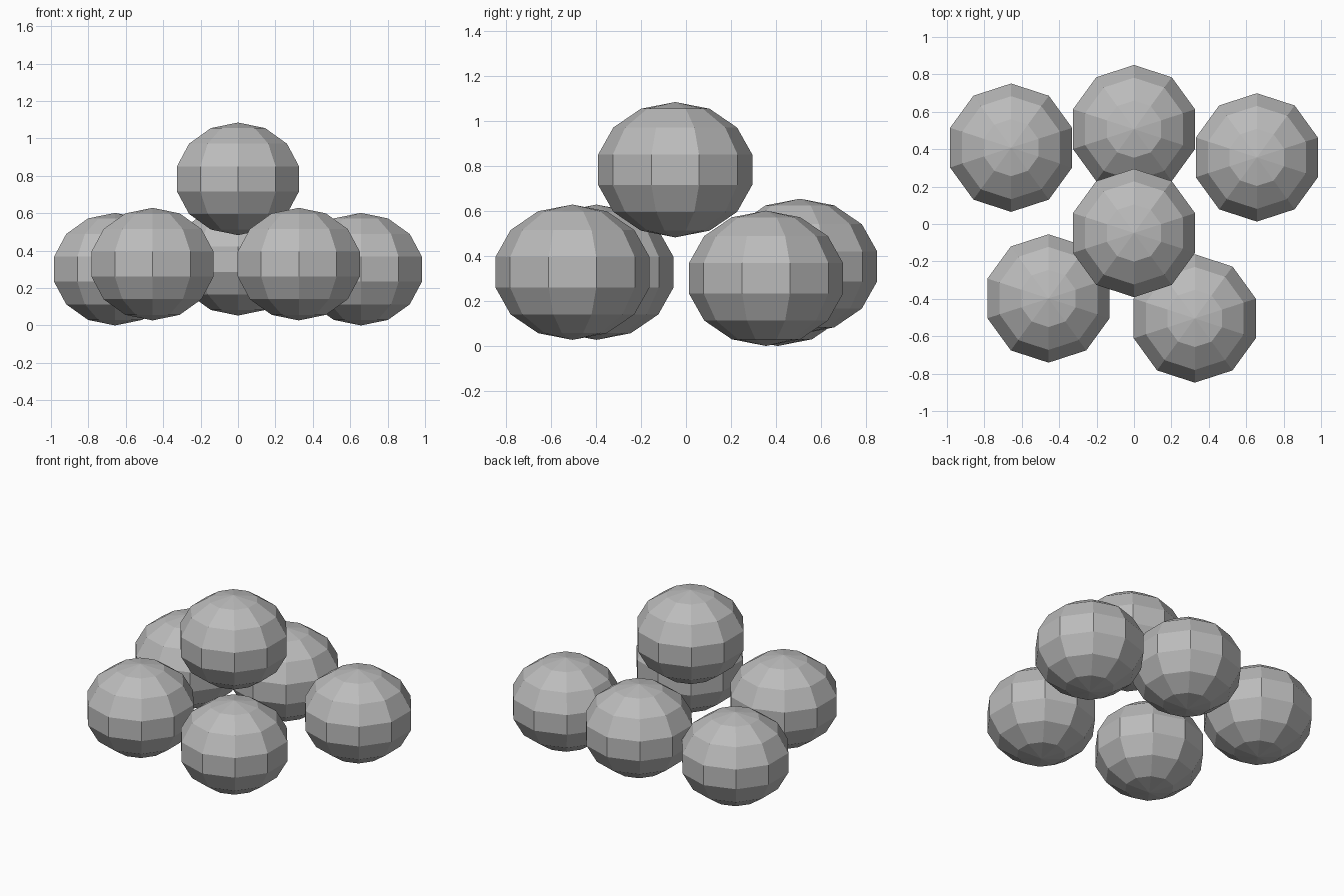
import bpy

if "Cube" in bpy.data.objects:
    bpy.data.objects.remove(bpy.data.objects["Cube"])

# single stone-grey colour
grey = bpy.data.materials.new("grey")
grey.diffuse_color = (0.5, 0.5, 0.5, 1)
grey.use_nodes = True
grey.node_tree.nodes["Principled BSDF"].inputs["Base Color"].default_value = grey.diffuse_color

RADIUS, HALF_HEIGHT = 0.352, 0.301

# lower ring of five balls and one stacked on top
balls = {
    "back_left_ball": (-0.657, 0.408, 0.301),
    "back_ball": (0.0, 0.507, 0.354),
    "back_right_ball": (0.657, 0.356, 0.301),
    "front_left_ball": (-0.457, -0.398, 0.328),
    "front_right_ball": (0.325, -0.505, 0.328),
    "top_ball": (0.0, -0.048, 0.784),
}


def ball(name, location):
    """Flat-shaded, slightly squashed low-poly sphere."""
    bpy.ops.mesh.primitive_uv_sphere_add(segments=10, ring_count=7, radius=1,
                                         location=location)
    obj = bpy.context.object
    obj.name = name
    obj.scale = (RADIUS, RADIUS, HALF_HEIGHT)
    obj.data.materials.append(grey)


for name, location in balls.items():
    ball(name, location)
